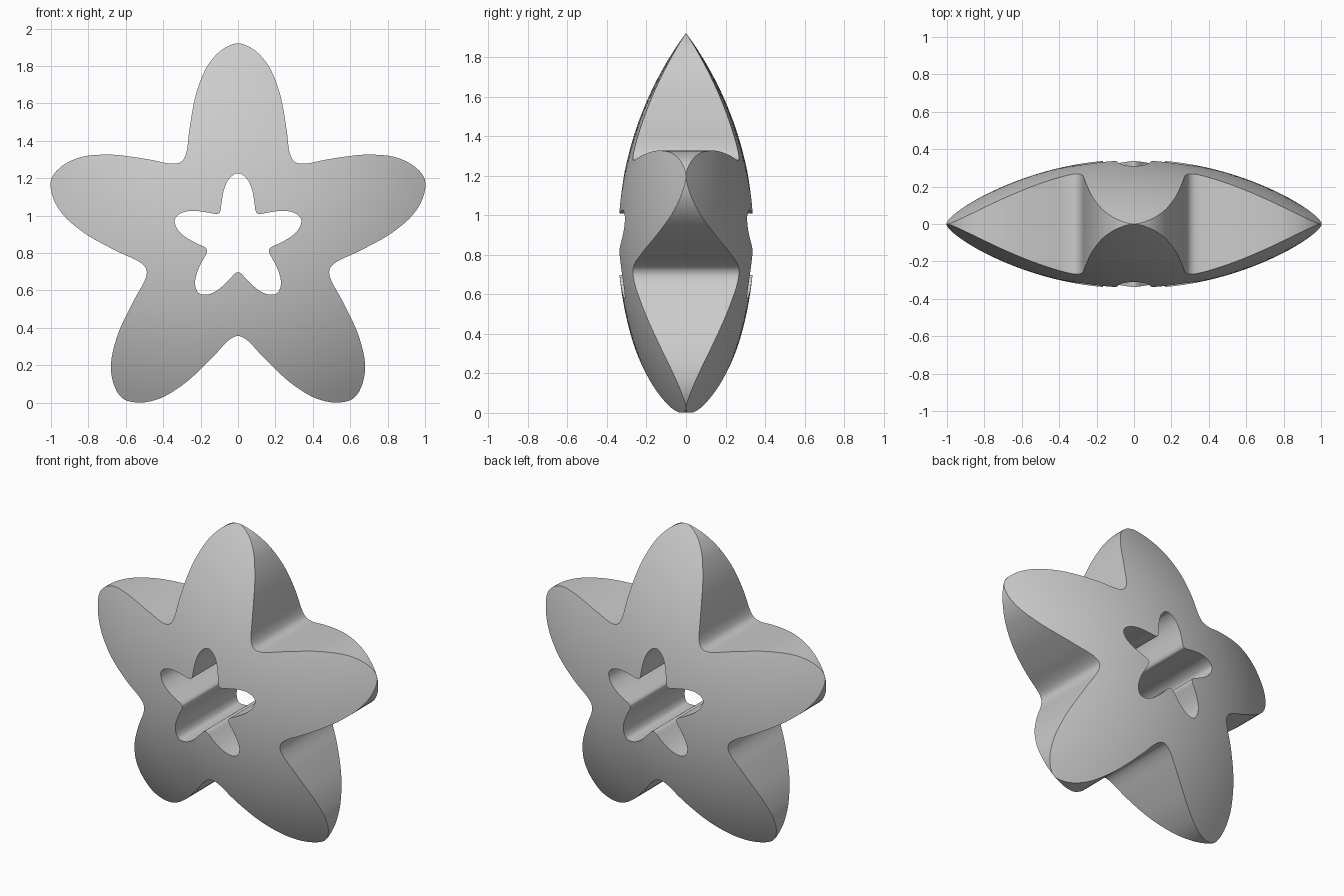
import bpy
import bmesh
import math
from mathutils import Vector, Matrix

cube = bpy.data.objects.get("Cube")
if cube:
    bpy.data.objects.remove(cube, do_unlink=True)

TIP = 1.05          # centre to arm tip
BULGE = 0.345       # half thickness of the lens at its centre
HOLE = 0.338        # hole size relative to the star
CENTRE_Z = 0.872
ARMS, STEPS, RINGS = 5, 4, 14

# Half an arm from valley to just before the tip: (along arm, half width)
HALF_ARM = [(0.417, 0.303), (0.442, 0.284), (0.49, 0.271), (0.58, 0.261),
            (0.73, 0.236), (0.83, 0.208), (0.93, 0.163), (1.01, 0.092)]


def catmull(a, b, c, d, t):
    return 0.5 * (2 * b + (c - a) * t + (2 * a - 5 * b + 4 * c - d) * t * t
                  + (3 * b - a - 3 * c + d) * t ** 3)


def star_outline():
    """Closed smooth star in the xz plane, one arm pointing up."""
    right = [Vector((w, d)) for d, w in HALF_ARM]
    left = [Vector((-p.x, p.y)) for p in reversed(right[1:])]
    arm = right + [Vector((0, TIP))] + left
    ctrl = []
    for i in range(ARMS):
        turn = Matrix.Rotation(i * math.tau / ARMS, 2)
        ctrl += [turn @ p for p in arm]
    n = len(ctrl)
    return [catmull(ctrl[i - 1], ctrl[i], ctrl[(i + 1) % n], ctrl[(i + 2) % n], s / STEPS)
            for i in range(n) for s in range(STEPS)]


def lens_height(r):
    """Half thickness of a lens made of two spherical caps."""
    radius = (TIP ** 2 + BULGE ** 2) / (2 * BULGE)
    return max(0.0, math.sqrt(radius ** 2 - r ** 2) - (radius - BULGE))


def bridge(bm, a, b):
    n = len(a)
    for i in range(n):
        j = (i + 1) % n
        bm.faces.new((a[i], a[j], b[j], b[i]))


# Star body: nested star loops on both domes, from the hole out to the rim
bm = bmesh.new()
outline = star_outline()
domes = {}
for side in (-1, 1):
    loops = []
    for k in range(RINGS + 1):
        size = HOLE + (1 - HOLE) * k / RINGS
        loops.append([bm.verts.new((p.x * size, side * lens_height(p.length * size),
                                    p.y * size + CENTRE_Z)) for p in outline])
    for inner, outer in zip(loops, loops[1:]):
        bridge(bm, inner, outer)
    domes[side] = loops

# Straight walls: outer side and star-shaped through hole
for k in (0, RINGS):
    bridge(bm, domes[-1][k], domes[1][k])

bmesh.ops.remove_doubles(bm, verts=bm.verts, dist=0.0005)
bmesh.ops.recalc_face_normals(bm, faces=bm.faces)
mesh = bpy.data.meshes.new("star_body")
bm.to_mesh(mesh)
bm.free()

star = bpy.data.objects.new("star_body", mesh)
bpy.context.collection.objects.link(star)
bpy.ops.object.select_all(action='DESELECT')
star.select_set(True)
bpy.context.view_layer.objects.active = star
bpy.ops.object.shade_smooth_by_angle(angle=math.radians(32))
